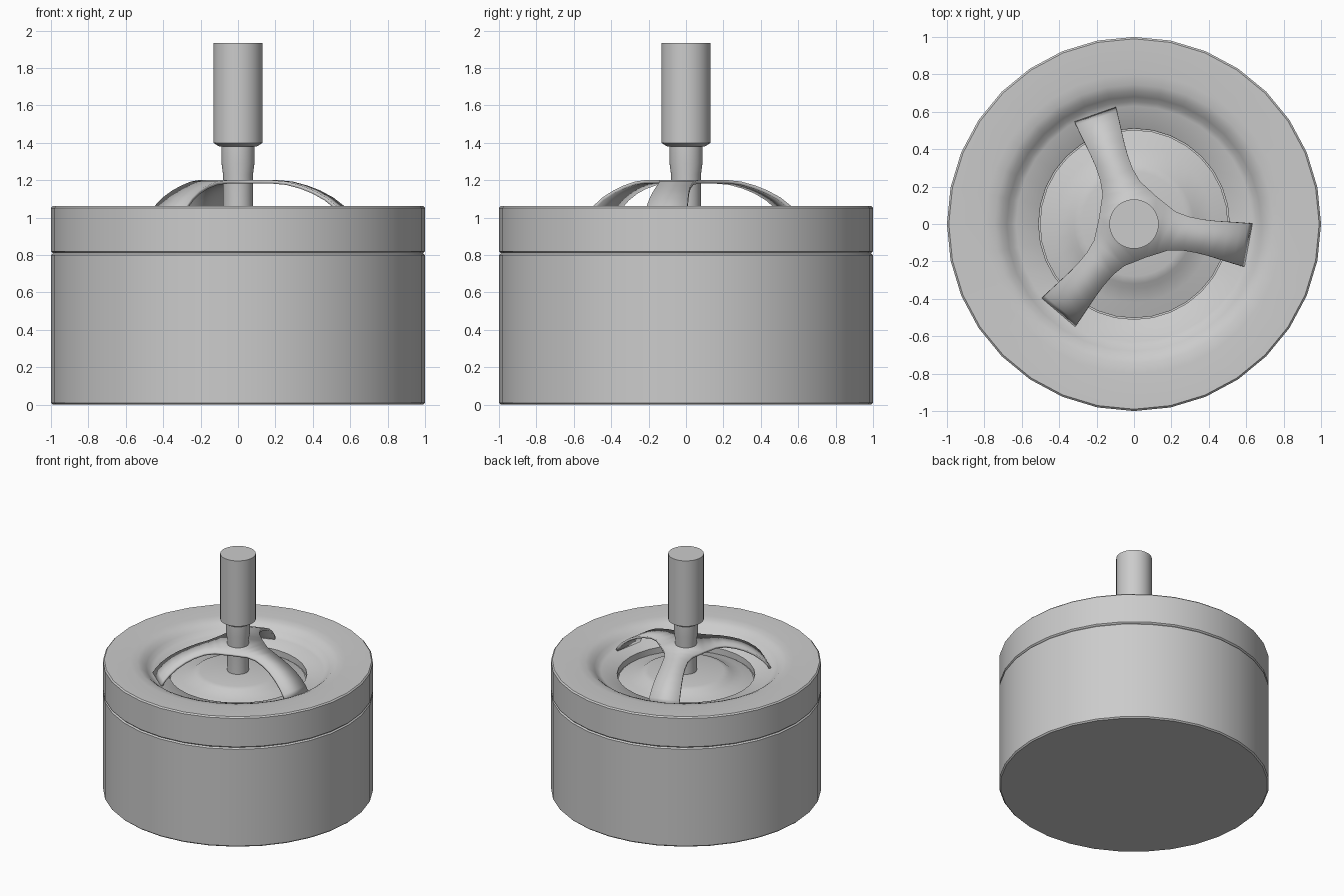
import bpy, bmesh, math
from mathutils import Matrix, Vector

if "Cube" in bpy.data.objects:
    bpy.data.objects.remove(bpy.data.objects["Cube"])


def finish(bm, name, angle=35):
    bmesh.ops.remove_doubles(bm, verts=bm.verts, dist=1e-4)
    bmesh.ops.recalc_face_normals(bm, faces=bm.faces)
    me = bpy.data.meshes.new(name)
    bm.to_mesh(me)
    bm.free()
    ob = bpy.data.objects.new(name, me)
    bpy.context.collection.objects.link(ob)
    bpy.ops.object.select_all(action='DESELECT')
    bpy.context.view_layer.objects.active = ob
    ob.select_set(True)
    bpy.ops.object.shade_smooth_by_angle(angle=math.radians(angle))
    return ob


def lathe(name, profile, sides=32, closed=False):
    """Turn a (radius, z) profile around the z axis."""
    bm = bmesh.new()
    vs = [bm.verts.new((r, 0, z)) for r, z in profile]
    pairs = list(zip(vs, vs[1:])) + ([(vs[-1], vs[0])] if closed else [])
    es = [bm.edges.new(p) for p in pairs]
    bmesh.ops.spin(bm, geom=vs + es, cent=(0, 0, 0), axis=(0, 0, 1),
                   angle=2 * math.pi, steps=sides)
    return finish(bm, name)


# Cup-shaped base
lathe("base_bowl", [(0, 0), (0.99, 0), (1, 0.01), (1, 0.8), (0.99, 0.81),
                    (0.96, 0.81), (0.96, 0.04), (0, 0.04)])

# Lid with a sunken funnel around the central hole
lathe("lid", [(0.96, 0.81), (0.99, 0.81), (1, 0.82), (1, 1.052), (0.99, 1.062),
              (0.8, 1.06), (0.745, 1.053), (0.71, 1.038), (0.68, 1.012),
              (0.655, 0.988), (0.63, 0.977), (0.515, 0.955), (0.51, 0.95),
              (0.51, 0.9), (0.52, 0.9), (0.64, 0.94), (0.75, 1.0), (0.96, 1.03)],
      closed=True)

# Spinning plate inside the hole
lathe("spinning_plate", [(0, 0.985), (0.28, 0.98), (0.32, 0.97), (0.345, 0.95),
                         (0.42, 0.93), (0.503, 0.905), (0.503, 0.88), (0, 0.88)])

# Plunger stem and grip
lathe("plunger_stem", [(0, 0.95), (0.08, 0.95), (0.08, 1.23), (0.088, 1.29),
                       (0.088, 1.385), (0, 1.385)])
lathe("plunger_grip", [(0, 1.38), (0.1, 1.38), (0.132, 1.4), (0.132, 1.935), (0, 1.935)])

# Three-armed bracket: (distance along arm, half width, height)
stations = [(0.095, 0.1645, 1.2), (0.145, 0.138, 1.2), (0.205, 0.106, 1.2),
            (0.28, 0.092, 1.193), (0.36, 0.091, 1.172), (0.43, 0.096, 1.145),
            (0.5, 0.104, 1.107), (0.56, 0.111, 1.06), (0.6, 0.115, 1.017),
            (0.622, 0.117, 0.98)]
bm = bmesh.new()
hub = []
for k in range(3):
    rot = Matrix.Rotation(math.radians(-10.5 + 120 * k), 3, 'Z')
    rows = [[bm.verts.new(rot @ Vector((x, s * w, z))) for s in (-1, 1)]
            for x, w, z in stations]
    hub.append(rows[0][0])
    for a, b in zip(rows, rows[1:]):
        bm.faces.new((a[0], b[0], b[1], a[1]))
bm.faces.new(hub)
bracket = finish(bm, "bracket")
if bracket.data.polygons[-1].normal.z < 0:
    bracket.data.flip_normals()
solid = bracket.modifiers.new("thickness", 'SOLIDIFY')
solid.thickness = 0.018
solid.offset = -1
